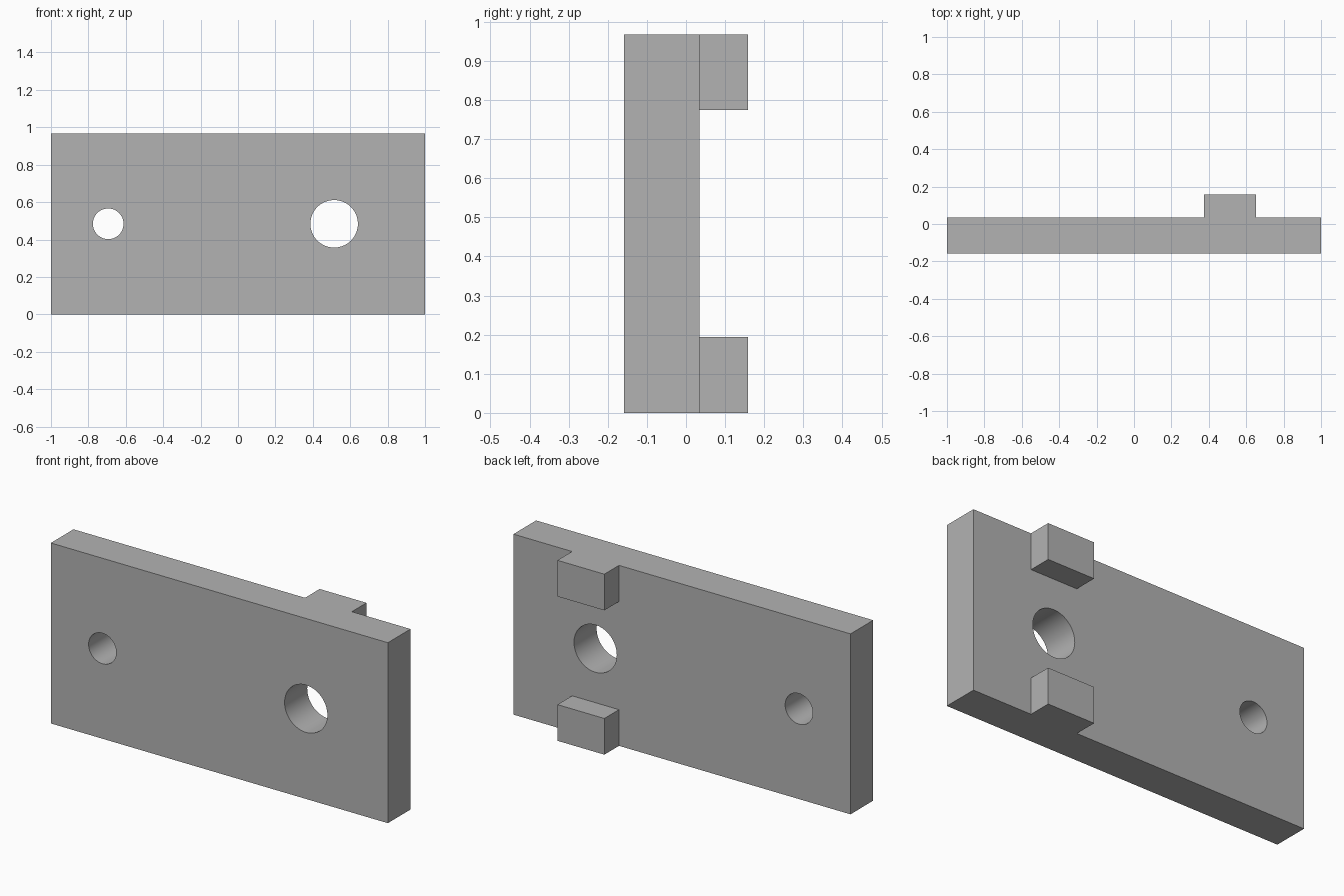
import bpy
import math

cube = bpy.data.objects.get("Cube")
if cube:
    bpy.data.objects.remove(cube, do_unlink=True)

WIDTH, HEIGHT = 2.0, 0.968
FRONT, PLATE_BACK, LUG_BACK = -0.158, 0.034, 0.158
LUG_LEFT, LUG_RIGHT, LUG_HEIGHT = 0.374, 0.652, 0.194

grey = bpy.data.materials.new("plain grey")
grey.use_nodes = True
colour = (0.45, 0.45, 0.45, 1)
grey.diffuse_color = colour
grey.node_tree.nodes["Principled BSDF"].inputs["Base Color"].default_value = colour


def box(name, low, high):
    """Box between two opposite corners."""
    centre = [(a + b) / 2 for a, b in zip(low, high)]
    bpy.ops.mesh.primitive_cube_add(size=1, location=centre)
    obj = bpy.context.object
    obj.name = name
    obj.scale = [b - a for a, b in zip(low, high)]
    bpy.ops.object.transform_apply(location=True, rotation=True, scale=True)
    obj.data.materials.append(grey)
    return obj


def combine(target, tool, operation):
    """Apply a boolean and remove the tool object."""
    mod = target.modifiers.new(tool.name, "BOOLEAN")
    mod.operation = operation
    mod.solver = "EXACT"
    mod.object = tool
    bpy.context.view_layer.objects.active = target
    bpy.ops.object.modifier_apply(modifier=mod.name)
    bpy.data.objects.remove(tool, do_unlink=True)


# Main plate
plate = box("mounting_plate", (-WIDTH / 2, FRONT, 0), (WIDTH / 2, PLATE_BACK, HEIGHT))

# Two rear lugs, flush with the bottom and top edges
for name, z in (("lower_lug", 0), ("upper_lug", HEIGHT - LUG_HEIGHT)):
    lug = box(name, (LUG_LEFT, 0, z), (LUG_RIGHT, LUG_BACK, z + LUG_HEIGHT))
    combine(plate, lug, "UNION")

# Small and large through holes
for name, x, radius in (("small_hole", -0.694, 0.082), ("large_hole", 0.514, 0.127)):
    bpy.ops.mesh.primitive_cylinder_add(
        vertices=64, radius=radius, depth=1,
        location=(x, 0, HEIGHT / 2), rotation=(math.pi / 2, 0, 0))
    hole = bpy.context.object
    hole.name = name
    hole.hide_render = True
    hole.data.materials.append(grey)
    combine(plate, hole, "DIFFERENCE")

# Smooth hole walls with crisp edges
bpy.ops.object.select_all(action="DESELECT")
plate.select_set(True)
bpy.context.view_layer.objects.active = plate
bpy.ops.object.shade_smooth_by_angle(angle=math.radians(30))
